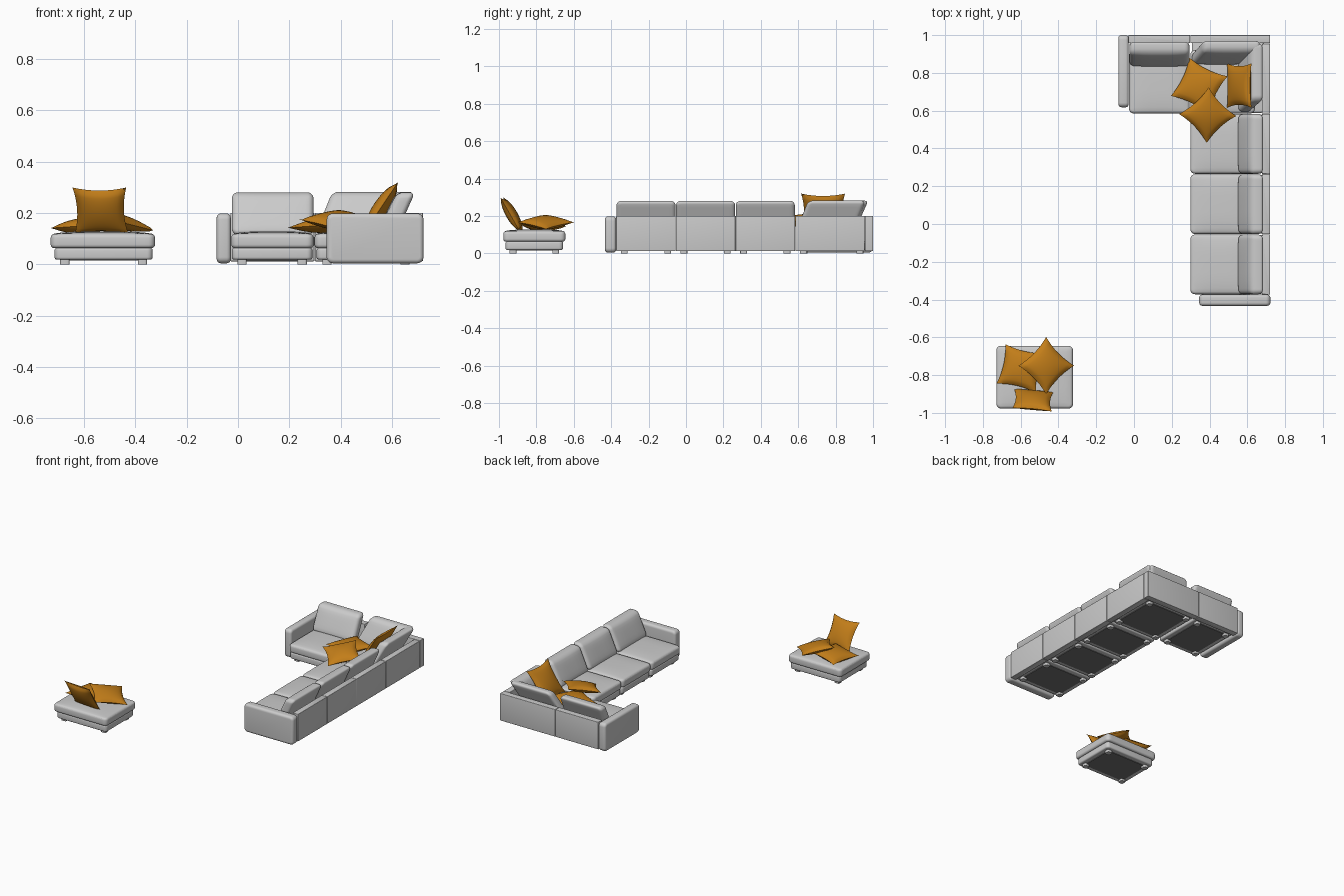
import bpy, bmesh
from math import radians
from mathutils import Matrix, Vector, Euler

if "Cube" in bpy.data.objects:
    bpy.data.objects.remove(bpy.data.objects["Cube"])


def material(name, rgb):
    m = bpy.data.materials.new(name)
    m.diffuse_color = (*rgb, 1)
    m.use_nodes = True
    m.node_tree.nodes["Principled BSDF"].inputs["Base Color"].default_value = m.diffuse_color
    return m


FABRIC = material("sofa_fabric", (0.52, 0.52, 0.52))
LIGHT = material("ottoman_fabric", (0.78, 0.78, 0.78))
DARK = material("underside_cloth", (0.16, 0.16, 0.16))
ORANGE = material("pillow_fabric", (0.55, 0.21, 0.01))


def finish(name, bm, mat):
    bmesh.ops.recalc_face_normals(bm, faces=bm.faces[:])
    me = bpy.data.meshes.new(name)
    for f in bm.faces:
        f.smooth = True
    bm.to_mesh(me)
    bm.free()
    me.set_sharp_from_angle(angle=radians(40))
    me.materials.append(mat)
    ob = bpy.data.objects.new(name, me)
    bpy.context.collection.objects.link(ob)
    return ob


def soft_box(name, lo, hi, R, r, axis=2, crown=0, lean=(0, 0), mat=FABRIC):
    """Box with corner radius R around one axis, rim radius r, bulged face and lean."""
    lo, hi = Vector(lo), Vector(hi)
    mid, half = (lo + hi) / 2, (hi - lo) / 2
    bm = bmesh.new()
    bmesh.ops.create_cube(bm, size=2)
    for v in bm.verts:
        v.co = Vector(v.co[i] * half[i] for i in range(3))
    if R:
        along = [e for e in bm.edges
                 if abs((e.verts[0].co - e.verts[1].co)[axis]) > 1e-5]
        bmesh.ops.bevel(bm, geom=along, offset=R, segments=5, profile=0.5, affect='EDGES')
    if r:
        bm.normal_update()
        rim = [e for e in bm.edges
               if sorted(abs(f.normal[axis]) > 0.9 for f in e.link_faces) == [False, True]]
        bmesh.ops.bevel(bm, geom=rim, offset=r, segments=4, profile=0.5, affect='EDGES')
    if crown:
        others = [i for i in range(3) if i != axis]
        for i in others:
            n = Vector((0, 0, 0))
            n[i] = 1
            for t in (-0.8, -0.55, -0.28, 0, 0.28, 0.55, 0.8):
                bmesh.ops.bisect_plane(bm, geom=bm.verts[:] + bm.edges[:] + bm.faces[:],
                                       plane_co=n * (t * half[i]), plane_no=n)
        for v in bm.verts:
            if v.co[axis] * crown > 0:
                k = 1
                for i in others:
                    k *= max(0, 1 - (v.co[i] / half[i]) ** 4)
                v.co[axis] += crown * k
    for v in bm.verts:
        h = v.co.z + half.z
        v.co += mid + Vector((lean[0] * h, lean[1] * h, 0))
    return finish(name, bm, mat)


def pillow(name, loc, yaw, tilt, size=0.215, thick=0.06, n=14):
    """Throw pillow: two domed sheets with pinched corners."""
    bm = bmesh.new()
    for side in (1, -1):
        grid = bmesh.ops.create_grid(bm, x_segments=n, y_segments=n, size=1)
        for v in grid['verts']:
            u, w = v.co.x, v.co.y
            dome = max(0, (1 - u * u) * (1 - w * w)) ** 0.5
            v.co = Vector((u * size / 2 * (1 - 0.13 * (1 - w * w)),
                           w * size / 2 * (1 - 0.13 * (1 - u * u)),
                           side * thick / 2 * dome))
    bmesh.ops.remove_doubles(bm, verts=bm.verts[:], dist=1e-5)
    rot = Euler([radians(a) for a in tilt]).to_matrix().to_4x4()
    bm.transform(Matrix.Translation(loc) @ rot @ Matrix.Rotation(radians(yaw), 4, 'Z'))
    finish(name, bm, ORANGE)


def platform(name, x0, x1, y0, y1, mat=FABRIC):
    """Base block with dark underside and four feet."""
    soft_box(name + "_base", (x0, y0, 0.018), (x1, y1, 0.064), 0.022, 0.01, mat=mat)
    soft_box(name + "_underside", (x0 + 0.035, y0 + 0.035, 0.014),
             (x1 - 0.035, y1 - 0.035, 0.02), 0, 0, mat=DARK)
    for x in (x0 + 0.04, x1 - 0.04):
        for y in (y0 + 0.04, y1 - 0.04):
            soft_box(name + "_foot", (x - 0.018, y - 0.018, 0), (x + 0.018, y + 0.018, 0.02),
                     0.008, 0, mat=mat)


def seat(name, x0, x1, y0, y1, mat=FABRIC):
    """Seat cushion with a piped upper edge."""
    soft_box(name + "_seat", (x0, y0, 0.063), (x1, y1, 0.117), 0.025, 0.014,
             crown=0.011, mat=mat)
    soft_box(name + "_piping", (x0 + 0.002, y0 + 0.002, 0.107),
             (x1 - 0.002, y1 - 0.002, 0.112), 0.025, 0.002, mat=mat)


LEAN = 0.45
# Three modules of the long side
for i in range(3):
    y0 = -0.372 + i * 0.319
    y1 = y0 + 0.316
    name = f"long_side_{i + 1}"
    platform(name, 0.306, 0.69, y0 + 0.002, y1 - 0.002)
    seat(name, 0.298, 0.63, y0, y1)
    soft_box(name + "_back_cushion", (0.548, y0, 0.115), (0.615, y1, 0.28),
             0.024, 0.02, axis=0, crown=-0.01, lean=(LEAN, 0))
    soft_box(name + "_back_panel", (0.678, y0 - 0.001, 0.012), (0.72, y1 + 0.001, 0.2), 0.003, 0.003)

# Corner module
platform("corner", 0.306, 0.69, 0.588, 0.97)
seat("corner", 0.298, 0.64, 0.585, 0.92)
soft_box("corner_side_cushion", (0.548, 0.587, 0.115), (0.612, 0.895, 0.282),
         0.024, 0.02, axis=0, crown=-0.008, lean=(LEAN, 0.4))
soft_box("corner_rear_cushion", (0.3, 0.842, 0.115), (0.607, 0.9, 0.282),
         0.024, 0.02, axis=1, crown=-0.008, lean=(0.4, LEAN))
soft_box("corner_side_panel", (0.678, 0.585, 0.012), (0.72, 0.955, 0.2), 0.003, 0.003)
soft_box("corner_rear_panel", (0.299, 0.957, 0.012), (0.72, 1.0, 0.2), 0.003, 0.003)

# Short side module
platform("short_side", -0.024, 0.29, 0.592, 0.97)
seat("short_side", -0.026, 0.294, 0.585, 0.92)
soft_box("short_side_back_cushion", (-0.024, 0.832, 0.115), (0.294, 0.896, 0.28),
         0.024, 0.02, axis=1, crown=-0.01, lean=(0, LEAN))
soft_box("short_side_back_panel", (-0.03, 0.957, 0.012), (0.297, 1.0, 0.2), 0.003, 0.003)

# Armrests at both ends
soft_box("front_armrest", (0.345, -0.433, 0.004), (0.722, -0.374, 0.198), 0.024, 0.016, axis=1)
soft_box("left_armrest", (-0.083, 0.618, 0.004), (-0.028, 1.0, 0.198), 0.024, 0.016, axis=0)

# Ottoman
platform("ottoman", -0.714, -0.332, -0.965, -0.657, LIGHT)
seat("ottoman", -0.729, -0.323, -0.977, -0.645, LIGHT)

# Throw pillows
pillow("sofa_flat_pillow", (0.345, 0.73, 0.153), -26, (0, -4, 0), size=0.225)
pillow("sofa_propped_pillow", (0.39, 0.577, 0.172), 43, (14, 0, 0))
pillow("sofa_standing_pillow", (0.557, 0.733, 0.222), 0, (0, -56, 0), size=0.235)
pillow("ottoman_flat_pillow", (-0.6, -0.765, 0.15), -13, (0, -4, 0))
pillow("ottoman_propped_pillow", (-0.465, -0.75, 0.166), 45, (0, 14, 0))
pillow("ottoman_standing_pillow", (-0.535, -0.932, 0.208), 0, (-60, 0, -5), size=0.21)
